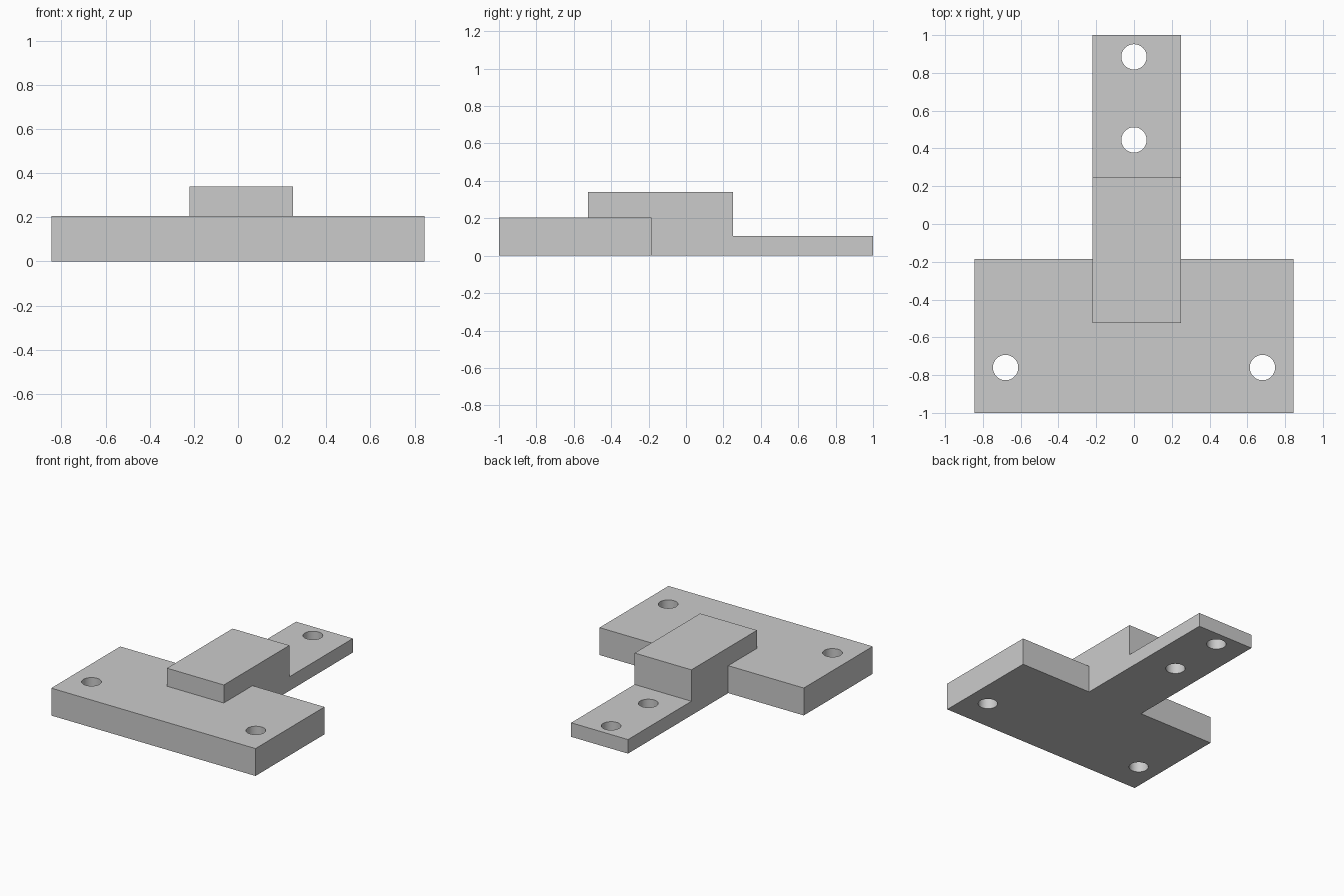
import bpy, bmesh, math
from mathutils import Vector

cube = bpy.data.objects.get("Cube")
if cube:
    bpy.data.objects.remove(cube, do_unlink=True)

# Single grey finish
grey = bpy.data.materials.new("plain grey")
grey.use_nodes = True
colour = (0.6, 0.6, 0.6, 1)
grey.diffuse_color = colour
grey.node_tree.nodes["Principled BSDF"].inputs["Base Color"].default_value = colour


def prism(name, outline, sweep):
    """Solid made by sweeping a closed outline along a vector."""
    bm = bmesh.new()
    face = bm.faces.new([bm.verts.new(p) for p in outline])
    swept = bmesh.ops.extrude_face_region(bm, geom=[face])["geom"]
    bmesh.ops.translate(bm, vec=Vector(sweep),
                        verts=[v for v in swept if isinstance(v, bmesh.types.BMVert)])
    bmesh.ops.recalc_face_normals(bm, faces=bm.faces)
    mesh = bpy.data.meshes.new(name)
    bm.to_mesh(mesh)
    bm.free()
    mesh.materials.append(grey)
    obj = bpy.data.objects.new(name, mesh)
    bpy.context.collection.objects.link(obj)
    return obj


def boolean(target, tool, operation):
    """Apply a boolean and discard the tool."""
    bpy.context.view_layer.objects.active = target
    mod = target.modifiers.new(operation.lower(), 'BOOLEAN')
    mod.operation, mod.solver, mod.object = operation, 'EXACT', tool
    bpy.ops.object.modifier_apply(modifier=mod.name)
    bpy.data.objects.remove(tool, do_unlink=True)


# Wide base plate
W, FRONT, BACK = 0.845, -1, -0.185
bracket = prism("mounting_bracket",
                [(-W, FRONT, 0), (W, FRONT, 0), (W, BACK, 0), (-W, BACK, 0)],
                (0, 0, 0.205))

# Stepped arm: raised block over the plate, thin tongue behind
LEFT, RIGHT = -0.22, 0.25
side = [(-0.525, 0), (1, 0), (1, 0.105), (0.25, 0.105), (0.25, 0.34), (-0.525, 0.34)]
arm = prism("stepped_arm", [(LEFT, y, z) for y, z in side], (RIGHT - LEFT, 0, 0))
boolean(bracket, arm, 'UNION')

# Screw holes: two through the plate, two through the tongue
R, SIDES = 0.067, 48
for x, y in [(-0.68, -0.76), (0.68, -0.76), (0, 0.445), (0, 0.885)]:
    ring = [(x + R * math.cos(math.tau * i / SIDES),
             y + R * math.sin(math.tau * i / SIDES), -0.1) for i in range(SIDES)]
    boolean(bracket, prism("hole_cutter", ring, (0, 0, 0.6)), 'DIFFERENCE')

# Smooth hole walls, crisp edges
bpy.ops.object.select_all(action='DESELECT')
bracket.select_set(True)
bpy.context.view_layer.objects.active = bracket
bpy.ops.object.shade_smooth_by_angle(angle=math.radians(30))
